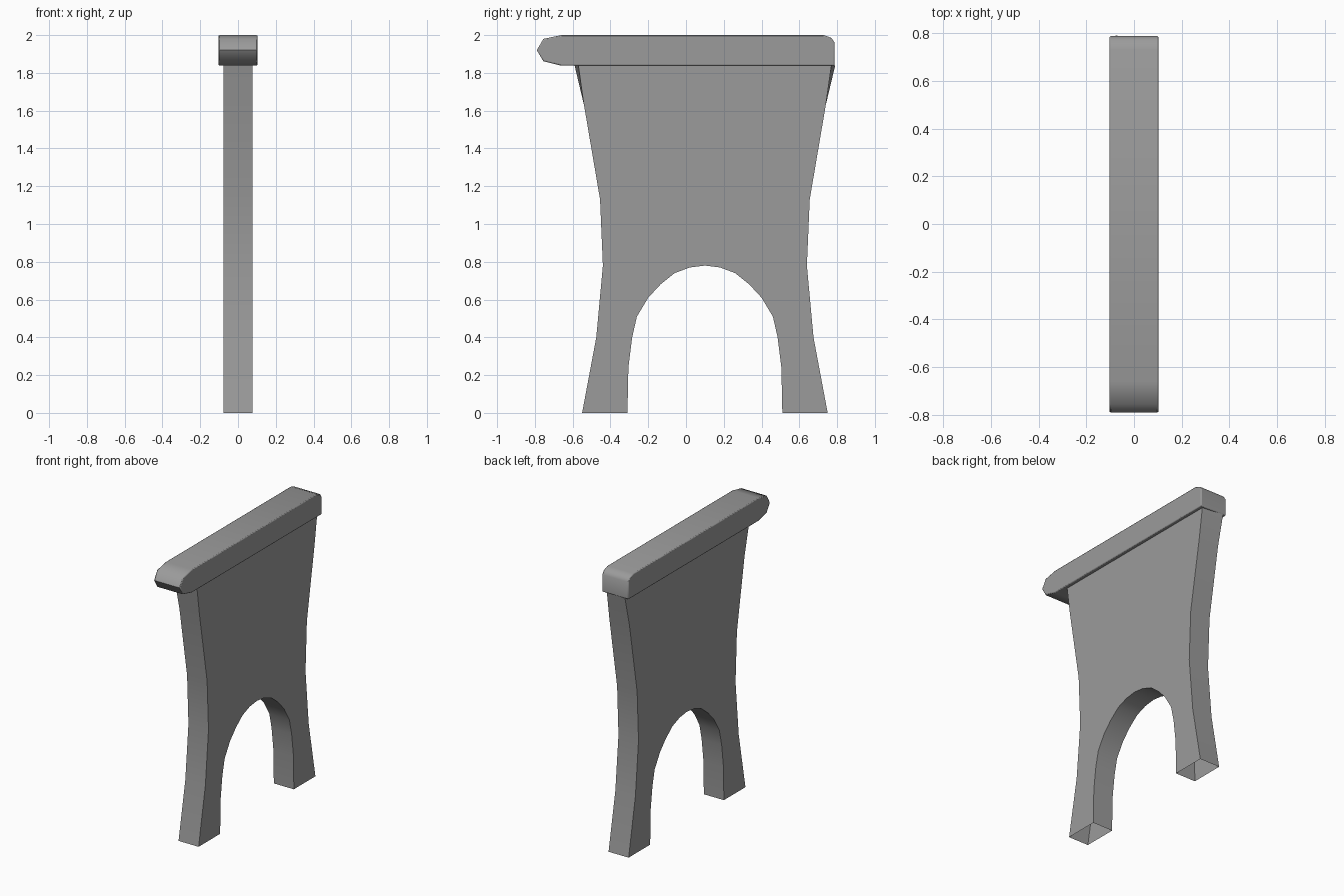
import bpy, bmesh, math

cube = bpy.data.objects.get("Cube")
if cube:
    bpy.data.objects.remove(cube)

grey = bpy.data.materials.new("plain_grey")
grey.use_nodes = True
colour = (0.33, 0.33, 0.33, 1)
grey.diffuse_color = colour
grey.node_tree.nodes["Principled BSDF"].inputs["Base Color"].default_value = colour

MID = 0.1  # centre line of the upright in y


def extrude_profile(name, points, half, angle, adjust=None):
    """Extrude a (y, z) outline along x, symmetric about x = 0."""
    bm = bmesh.new()
    face = bm.faces.new([bm.verts.new((-half, y, z)) for y, z in points])
    grown = bmesh.ops.extrude_face_region(bm, geom=[face], use_keep_orig=True)
    for v in grown["geom"]:
        if isinstance(v, bmesh.types.BMVert):
            v.co.x = half
    bmesh.ops.recalc_face_normals(bm, faces=bm.faces)
    if adjust:
        adjust(bm)
    mesh = bpy.data.meshes.new(name)
    bm.to_mesh(mesh)
    bm.free()
    mesh.materials.append(grey)
    obj = bpy.data.objects.new(name, mesh)
    bpy.context.collection.objects.link(obj)
    bpy.ops.object.select_all(action='DESELECT')
    obj.select_set(True)
    bpy.context.view_layer.objects.active = obj
    bpy.ops.object.shade_smooth_by_angle(angle=math.radians(angle))
    return obj


def finish_upright(bm):
    # The top corners are slightly narrower on the left side
    for v in bm.verts:
        if v.co.z > 1.8 and v.co.x > 0:
            v.co.y += 0.02 if v.co.y < MID else -0.02
    # The feet are hollow underneath
    feet = [f for f in bm.faces if all(v.co.z < 0.001 for v in f.verts)]
    bmesh.ops.delete(bm, geom=feet, context='FACES')


# Upright: flared outer edge and arched opening, mirrored about the centre line
outer = [(-0.59, 1.84), (-0.54, 1.63), (-0.455, 1.13), (-0.44, 0.78),
         (-0.475, 0.4), (-0.55, 0)]
arch = [(-0.31, 0), (-0.305, 0.24), (-0.285, 0.4), (-0.26, 0.51),
        (-0.2, 0.61), (-0.135, 0.68), (-0.06, 0.74), (0.02, 0.77)]
half_outline = outer + arch
mirrored = [(2 * MID - y, z) for y, z in reversed(half_outline)]
extrude_profile("upright", half_outline + [(MID, 0.78)] + mirrored,
                0.078, 30, finish_upright)

# Armrest: long bar with a rounded nose at the front
armrest = extrude_profile("armrest", [
    (-0.79, 1.92), (-0.755, 1.98), (-0.66, 2), (0.73, 2), (0.77, 1.985),
    (0.787, 1.96), (0.787, 1.838), (-0.66, 1.838), (-0.755, 1.862)], 0.103, 60)
bevel = armrest.modifiers.new("soft_edges", 'BEVEL')
bevel.width = 0.006
bevel.segments = 2
bevel.limit_method = 'ANGLE'
bevel.angle_limit = math.radians(80)
